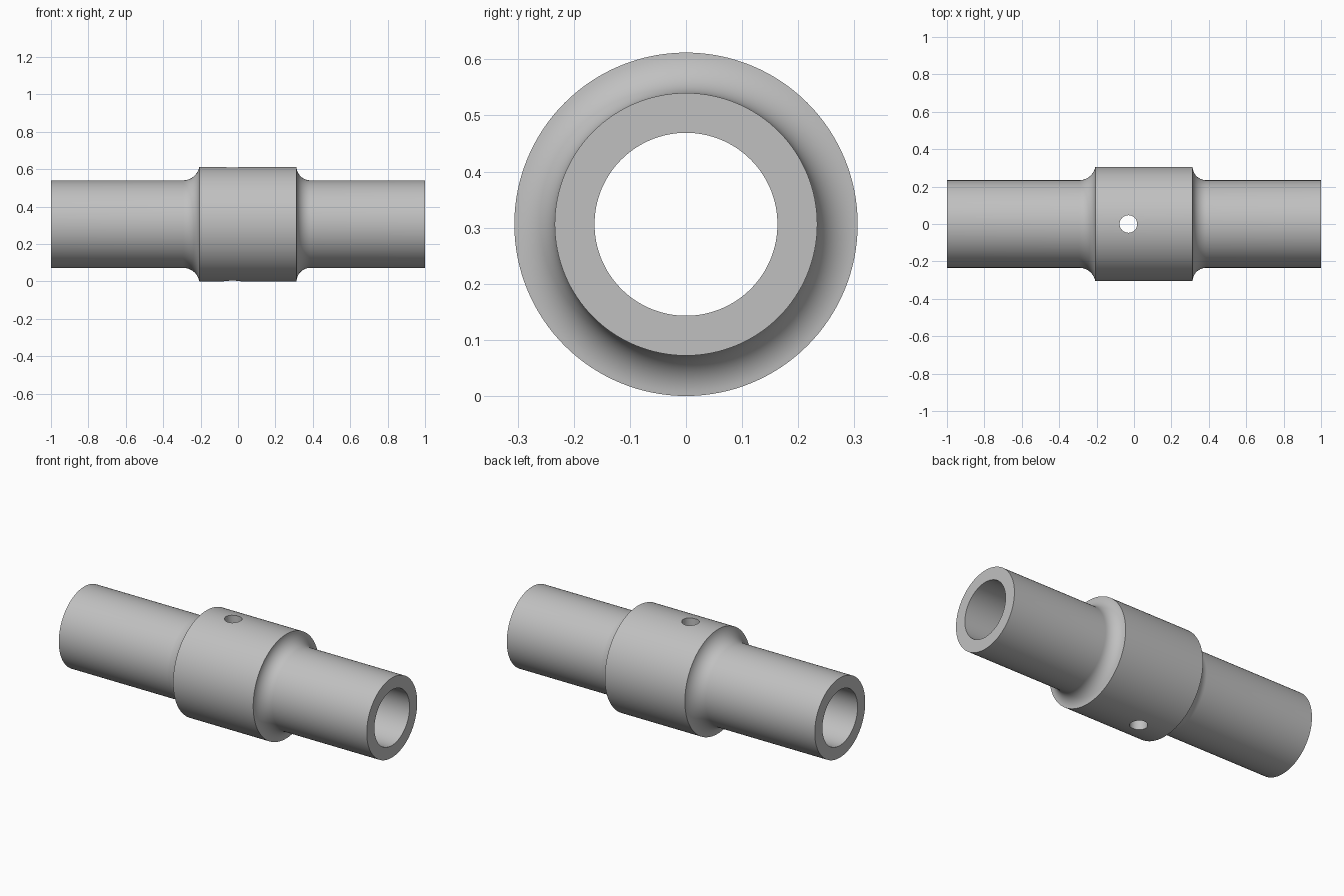
import bpy
import bmesh
import math
from mathutils import Matrix, Vector

cube = bpy.data.objects.get("Cube")
if cube:
    bpy.data.objects.remove(cube, do_unlink=True)

COLLAR_R, TUBE_R, BORE_R = 0.306, 0.234, 0.163
COLLAR_LEFT, COLLAR_RIGHT = -0.207, 0.313
HOLE_X, HOLE_R = -0.03, 0.047
SEGMENTS = 128

steel = bpy.data.materials.new("plain grey")
steel.use_nodes = True
grey = (0.53, 0.53, 0.53, 1)
steel.diffuse_color = grey
steel.node_tree.nodes["Principled BSDF"].inputs["Base Color"].default_value = grey


def fillet(edge_x, side, radius, steps=14):
    """Concave arc from the tube surface up to the collar edge."""
    rise = COLLAR_R - TUBE_R
    sweep = math.acos(1 - rise / radius)
    start_x = edge_x + side * radius * math.sin(sweep)
    points = []
    for i in range(steps + 1):
        a = sweep * i / steps
        points.append((start_x - side * radius * math.sin(a),
                       TUBE_R + radius * (1 - math.cos(a))))
    return points


def make_object(name, bm):
    bmesh.ops.recalc_face_normals(bm, faces=bm.faces)
    mesh = bpy.data.meshes.new(name)
    bm.to_mesh(mesh)
    bm.free()
    mesh.materials.append(steel)
    obj = bpy.data.objects.new(name, mesh)
    bpy.context.collection.objects.link(obj)
    return obj


# Stepped tube: closed wall section revolved about the x axis
section = [(-1, BORE_R), (-1, TUBE_R)]
section += fillet(COLLAR_LEFT, -1, 0.088)
section += fillet(COLLAR_RIGHT, 1, 0.074)[::-1]
section += [(1, TUBE_R), (1, BORE_R)]

bm = bmesh.new()
rings = []
for i in range(SEGMENTS):
    a = 2 * math.pi * i / SEGMENTS
    rings.append([bm.verts.new((x, r * math.sin(a), COLLAR_R + r * math.cos(a)))
                  for x, r in section])
for i, ring in enumerate(rings):
    after = rings[(i + 1) % SEGMENTS]
    for j in range(len(section)):
        k = (j + 1) % len(section)
        bm.faces.new((ring[j], ring[k], after[k], after[j]))
sleeve = make_object("collared_sleeve", bm)

# Vertical pin hole through both walls
bm = bmesh.new()
bmesh.ops.create_cone(bm, cap_ends=True, segments=48, radius1=HOLE_R, radius2=HOLE_R,
                      depth=1, matrix=Matrix.Translation(Vector((HOLE_X, 0, COLLAR_R))))
cutter = make_object("pin_hole_cutter", bm)
cutter.hide_render = True

cut = sleeve.modifiers.new("pin_hole", "BOOLEAN")
cut.operation = "DIFFERENCE"
cut.solver = "EXACT"
cut.object = cutter
bpy.ops.object.select_all(action="DESELECT")
bpy.context.view_layer.objects.active = sleeve
sleeve.select_set(True)
bpy.ops.object.modifier_apply(modifier=cut.name)
bpy.data.objects.remove(cutter, do_unlink=True)

# Smooth curves with crisp rims
bpy.ops.object.shade_smooth_by_angle(angle=math.radians(30))
